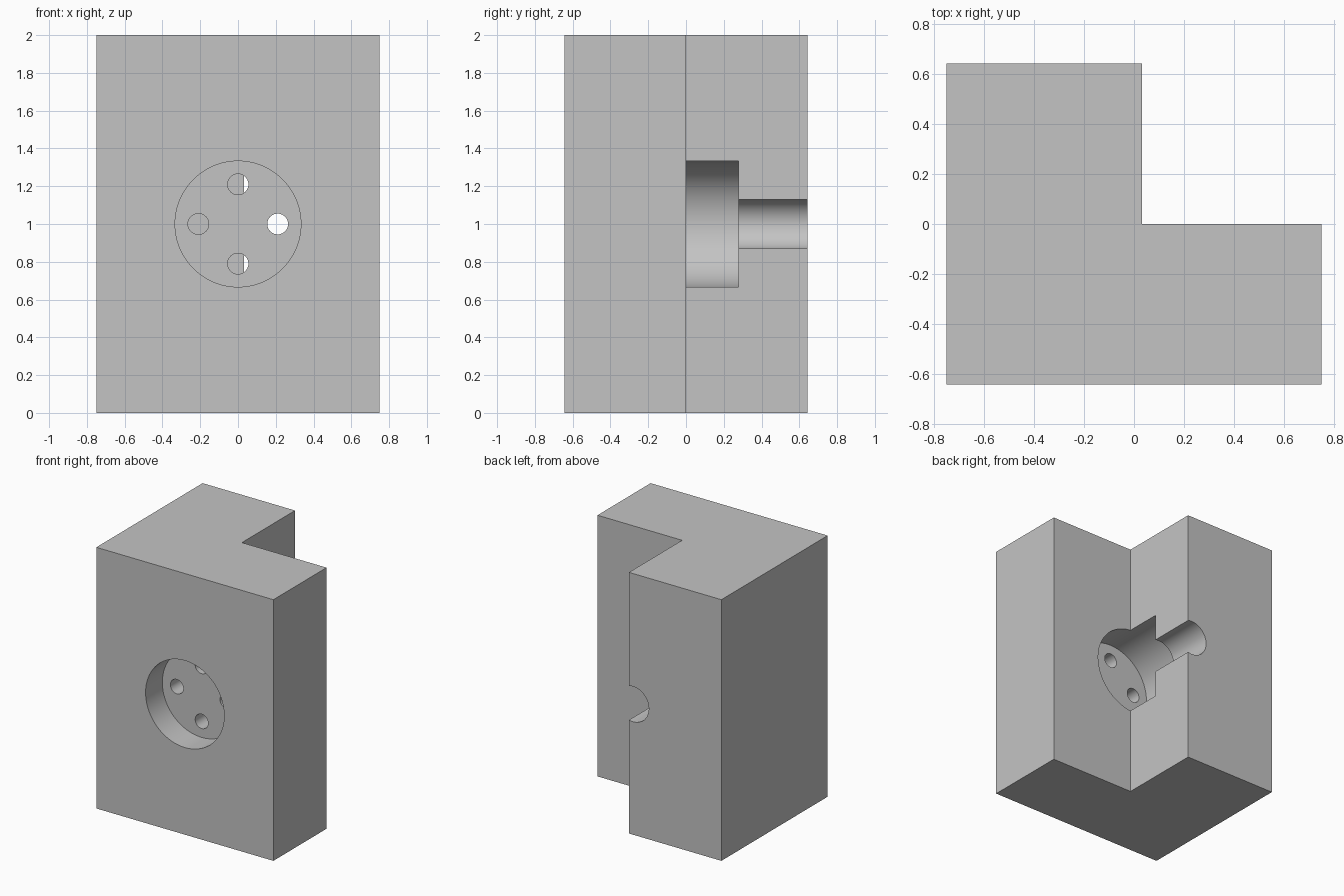
import bpy, bmesh, math
from mathutils import Matrix

cube = bpy.data.objects.get("Cube")
if cube:
    bpy.data.objects.remove(cube, do_unlink=True)

grey = bpy.data.materials.new("light_grey")
grey.use_nodes = True
colour = (0.55, 0.55, 0.55, 1)
grey.diffuse_color = colour
grey.node_tree.nodes["Principled BSDF"].inputs["Base Color"].default_value = colour


def make_object(name, bm):
    bmesh.ops.recalc_face_normals(bm, faces=bm.faces)
    mesh = bpy.data.meshes.new(name)
    bm.to_mesh(mesh)
    bm.free()
    mesh.materials.append(grey)
    obj = bpy.data.objects.new(name, mesh)
    bpy.context.collection.objects.link(obj)
    return obj


def drill(block, name, radius, y0, y1, x=0, z=1, sides=96):
    """Cut a round bore along y from y0 to y1."""
    bm = bmesh.new()
    place = Matrix.Translation((x, (y0 + y1) / 2, z)) @ Matrix.Rotation(math.pi / 2, 4, "X")
    bmesh.ops.create_cone(bm, cap_ends=True, segments=sides, radius1=radius,
                          radius2=radius, depth=y1 - y0, matrix=place)
    cutter = make_object(name, bm)
    cutter.hide_render = True
    mod = block.modifiers.new(name, "BOOLEAN")
    mod.operation = "DIFFERENCE"
    mod.solver = "EXACT"
    mod.object = cutter
    bpy.context.view_layer.objects.active = block
    bpy.ops.object.modifier_apply(modifier=mod.name)
    bpy.data.objects.remove(cutter, do_unlink=True)


# L-shaped block, extruded upwards
W, D, STEP, H = 0.75, 0.643, 0.033, 2.0
outline = [(-W, -D), (W, -D), (W, 0), (STEP, 0), (STEP, D), (-W, D)]
bm = bmesh.new()
base = bm.faces.new([bm.verts.new((x, y, 0)) for x, y in outline])
top = bmesh.ops.extrude_face_region(bm, geom=[base])
bmesh.ops.translate(bm, vec=(0, 0, H),
                    verts=[v for v in top["geom"] if isinstance(v, bmesh.types.BMVert)])
block = make_object("bored_block", bm)

# Front recess, rear chamber and rear shaft bore
FRONT_FLOOR, REAR_FLOOR, CHAMBER_END = -0.44, -0.26, 0.277
drill(block, "front_recess", 0.333, -D - 0.1, FRONT_FLOOR)
drill(block, "rear_chamber", 0.335, REAR_FLOOR, CHAMBER_END)
drill(block, "shaft_bore", 0.135, CHAMBER_END - 0.1, D + 0.1)

# Four small holes through the web between the recesses
for i in range(4):
    a = i * math.pi / 2
    drill(block, "web_hole", 0.055, FRONT_FLOOR - 0.05, REAR_FLOOR + 0.05,
          x=0.21 * math.cos(a), z=1 + 0.21 * math.sin(a), sides=48)

# Smooth bores, sharp block edges
bpy.ops.object.select_all(action="DESELECT")
block.select_set(True)
bpy.context.view_layer.objects.active = block
bpy.ops.object.shade_smooth_by_angle(angle=math.radians(30))
